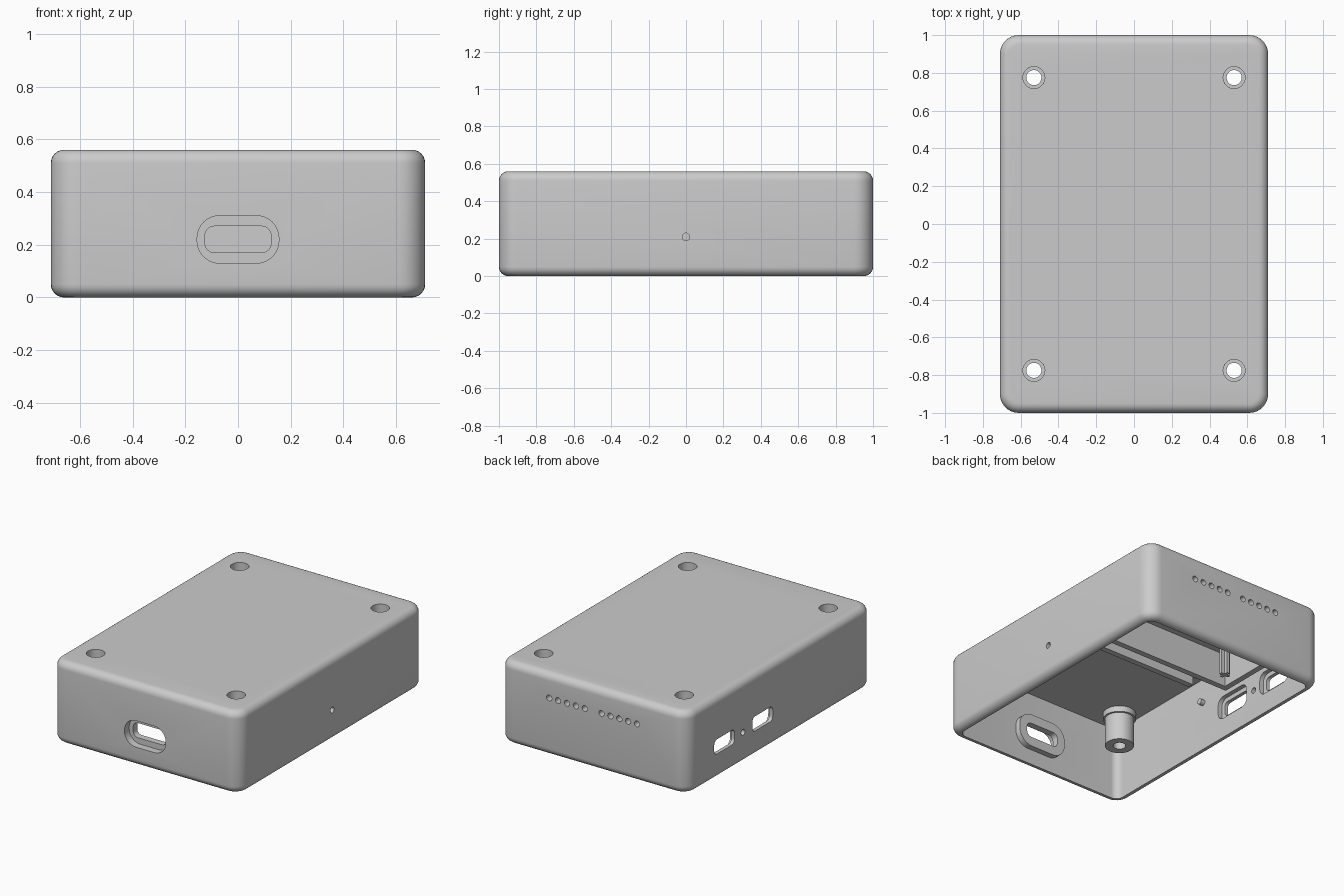
import bpy, bmesh, math
from mathutils import Vector

cube = bpy.data.objects.get("Cube")
if cube:
    bpy.data.objects.remove(cube, do_unlink=True)

W, L, H = 1.42, 2.0, 0.56      # outer size
WALL, CEIL = 0.055, 0.51       # wall thickness, height of inner ceiling
PORT_Z = 0.22

grey = bpy.data.materials.new("case grey")
grey.use_nodes = True
COLOUR = (0.6, 0.6, 0.6, 1)
grey.diffuse_color = COLOUR
grey.node_tree.nodes["Principled BSDF"].inputs["Base Color"].default_value = COLOUR


def finish(name, bm):
    bmesh.ops.recalc_face_normals(bm, faces=bm.faces)
    mesh = bpy.data.meshes.new(name)
    bm.to_mesh(mesh)
    bm.free()
    mesh.materials.append(grey)
    ob = bpy.data.objects.new(name, mesh)
    bpy.context.collection.objects.link(ob)
    return ob


def prism(name, w, h, r, centre, depth, axis="Z", seg=8):
    """Rounded rectangle of w by h extruded along an axis, about its centre."""
    bm = bmesh.new()
    ring = []
    corners = [(1, 1), (-1, 1), (-1, -1), (1, -1)]
    for q, (sx, sy) in enumerate(corners):
        for i in range(seg + 1 if r else 1):
            a = math.pi / 2 * (q + i / seg)
            u = sx * (w / 2 - r) + r * math.cos(a)
            v = sy * (h / 2 - r) + r * math.sin(a)
            p = {"Z": (u, v, -depth / 2), "Y": (u, -depth / 2, v), "X": (-depth / 2, u, v)}[axis]
            ring.append(bm.verts.new(Vector(centre) + Vector(p)))
    bmesh.ops.remove_doubles(bm, verts=bm.verts, dist=1e-5)
    face = bm.faces.new([v for v in ring if v.is_valid])
    new = bmesh.ops.extrude_face_region(bm, geom=[face])["geom"]
    step = {"Z": (0, 0, depth), "Y": (0, depth, 0), "X": (depth, 0, 0)}[axis]
    bmesh.ops.translate(bm, vec=step, verts=[g for g in new if isinstance(g, bmesh.types.BMVert)])
    return finish(name, bm)


def hole(r, centre, depth, axis):
    return prism("cutter", 2 * r, 2 * r, r * 0.999, centre, depth, axis, 6)


def cut(ob, cutters):
    for c in cutters:
        mod = ob.modifiers.new("cut", "BOOLEAN")
        mod.operation, mod.solver, mod.object = "DIFFERENCE", "EXACT", c
    bpy.context.view_layer.update()
    mesh = bpy.data.meshes.new_from_object(ob.evaluated_get(bpy.context.evaluated_depsgraph_get()))
    ob.modifiers.clear()
    ob.data = mesh
    for c in cutters:
        bpy.data.objects.remove(c, do_unlink=True)


def smooth(ob, angle=35):
    bpy.ops.object.select_all(action="DESELECT")
    ob.select_set(True)
    bpy.context.view_layer.objects.active = ob
    bpy.ops.object.shade_smooth_by_angle(angle=math.radians(angle))


# Outer case with filleted top and bottom edges
case = prism("case_shell", W, L, 0.1, (0, 0, H / 2), H)
bm = bmesh.new()
bm.from_mesh(case.data)
rims = [e for e in bm.edges if abs(e.verts[0].co.z - e.verts[1].co.z) < 1e-4]
bmesh.ops.bevel(bm, geom=rims, offset=0.05, segments=6, profile=0.5, affect="EDGES", clamp_overlap=True)
bm.to_mesh(case.data)
bm.free()

# Cavity, open underneath
iw, il = W - 2 * WALL, L - 2 * WALL
cutters = [prism("cutter", iw, il, 0.05, (0, 0, CEIL / 2 - 0.1), CEIL + 0.2)]

# Screw holes in the lid
posts = [(sx * 0.53, sy * 0.775) for sx in (-1, 1) for sy in (-1, 1)]
cutters += [hole(0.058, (x, y, H), 0.3, "Z") for x, y in posts]

# Front port: outer recess and through slot
cutters.append(prism("cutter", 0.31, 0.18, 0.085, (0, -1, PORT_Z), 0.1, "Y"))
cutters.append(prism("cutter", 0.25, 0.1, 0.035, (0, -1, PORT_Z), 0.3, "Y"))

# Side ports with a pocket on the inside
for y in (0.19, 0.6):
    cutters.append(prism("cutter", 0.22, 0.1, 0.03, (-W / 2, y, PORT_Z), 0.3, "X"))
    cutters.append(prism("cutter", 0.28, 0.16, 0.05, (-W / 2 + WALL, y, PORT_Z), 0.06, "X"))

# Small indicator holes and the back row of vents
cutters.append(hole(0.02, (W / 2, 0, 0.21), 0.3, "X"))
cutters.append(hole(0.02, (-W / 2, 0.4, 0.21), 0.3, "X"))
for side in (-1, 1):
    for i in range(5):
        cutters.append(hole(0.02, (side * (0.063 + 0.067 * i), 1, 0.395), 0.3, "Y"))
cut(case, cutters)
smooth(case)

# Boss behind the front port
boss = prism("front_port_boss", 0.37, 0.23, 0.1, (0, -0.925, PORT_Z), 0.04, "Y")
cut(boss, [prism("cutter", 0.25, 0.1, 0.035, (0, -0.925, PORT_Z), 0.3, "Y")])
smooth(boss)

# Hollow screw posts with a collar at the ceiling
PROFILE = [(0.04, 0.277), (0.092, 0.277), (0.092, 0.47), (0.105, 0.47),
           (0.105, CEIL), (0.058, CEIL), (0.058, 0.4), (0.04, 0.4)]
for n, (x, y) in enumerate(posts):
    bm = bmesh.new()
    loops = []
    for i in range(32):
        a = 2 * math.pi * i / 32
        loops.append([bm.verts.new((x + r * math.cos(a), y + r * math.sin(a), z)) for r, z in PROFILE])
    k = len(PROFILE)
    for i in range(32):
        a, b = loops[i], loops[(i + 1) % 32]
        for j in range(k):
            bm.faces.new((a[j], b[j], b[(j + 1) % k], a[(j + 1) % k]))
    smooth(finish(f"screw_post_{n + 1}", bm))

# Bay walls hanging from the ceiling
bay = prism("bay_wall", 1.2, 0.5, 0, (0, 0.44, 0.395), 0.23)
cut(bay, [prism("cutter", 1.12, 0.42, 0, (0, 0.44, 0.395), 0.4)])

# Low ceiling rib, locating peg and side wall nub
prism("ceiling_rib", 1.16, 0.04, 0, (0, -0.13, 0.48), 0.06)
prism("peg_bar_across", 0.07, 0.02, 0, (-0.5, 0.3, 0.41), 0.2)
prism("peg_bar_along", 0.02, 0.07, 0, (-0.5, 0.3, 0.41), 0.2)
smooth(prism("side_nub", 0.04, 0.04, 0.0199, (-W / 2 + WALL + 0.015, -0.1, 0.34), 0.03, "X", 4))
